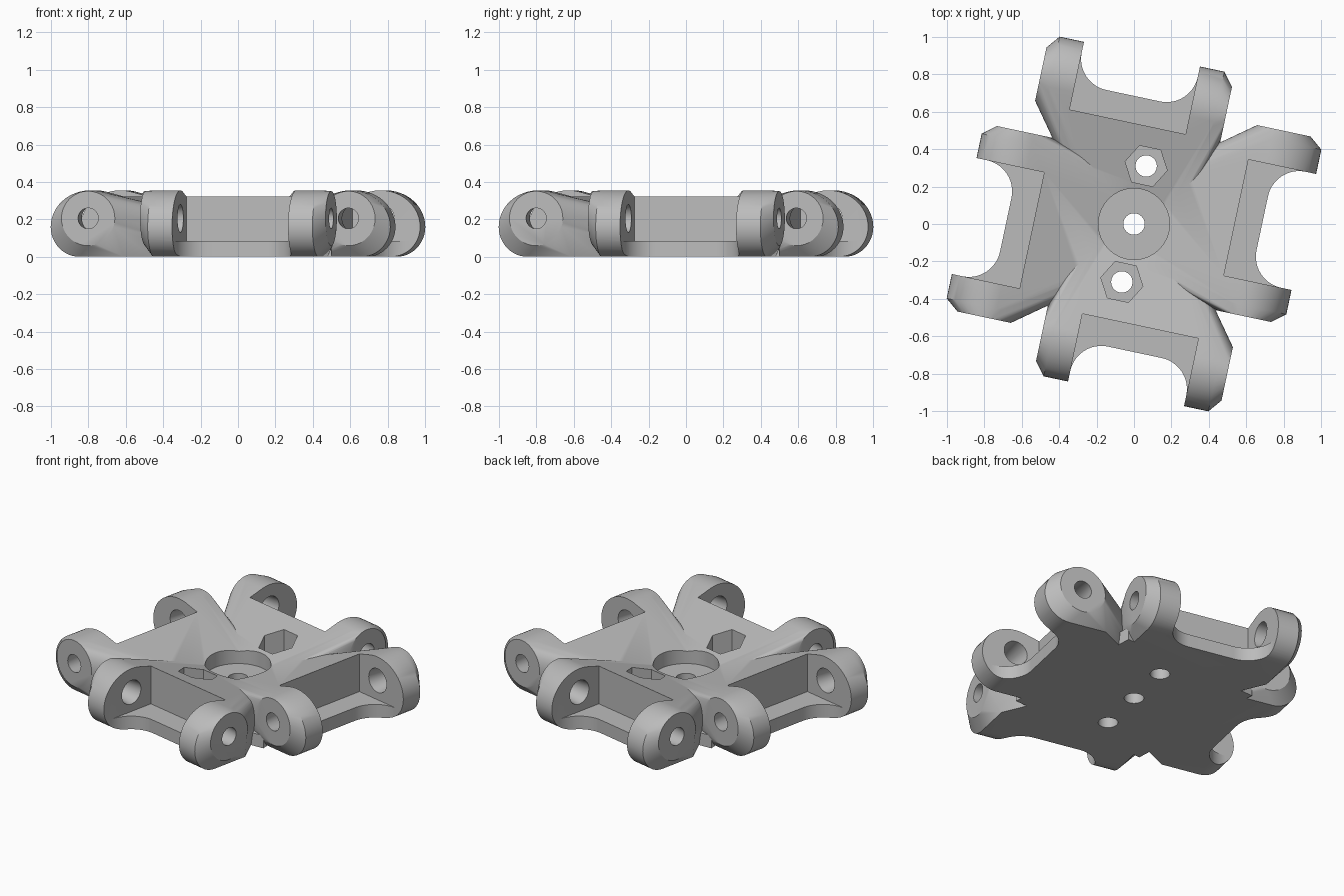
import bpy, bmesh
from math import cos, sin, pi, radians
from mathutils import Matrix

cube = bpy.data.objects.get("Cube")
if cube:
    bpy.data.objects.remove(cube)

TWIST = radians(-12)
MID = -0.147            # centre of each clevis along its pin
SLOT, SHOULDER, EAR = 0.317, 0.45, 0.507   # half widths
PIN_Y, PIN_Z = 0.68, 0.205


def ring(x, y, r, z, n=48, turn=0.0):
    return [(x + r * cos(turn + 2 * pi * i / n), y + r * sin(turn + 2 * pi * i / n), z)
            for i in range(n)]


def pin_ring(x, r, n=40):
    return [(x, PIN_Y + a, PIN_Z + b) for a, b, _ in ring(0, 0, r, 0, n)]


def hull(name, points):
    """Convex solid around a cloud of points."""
    bm = bmesh.new()
    for p in points:
        bm.verts.new(p)
    res = bmesh.ops.convex_hull(bm, input=bm.verts[:])
    loose = [v for v in bm.verts if not v.link_faces]
    bmesh.ops.delete(bm, geom=loose, context='VERTS')
    bmesh.ops.dissolve_limit(bm, angle_limit=0.002, verts=bm.verts[:], edges=bm.edges[:])
    bmesh.ops.recalc_face_normals(bm, faces=bm.faces[:])
    mesh = bpy.data.meshes.new(name)
    bm.to_mesh(mesh)
    bm.free()
    obj = bpy.data.objects.new(name, mesh)
    bpy.context.collection.objects.link(obj)
    return obj


def prism(name, x, y, r, z0, z1, n=48, turn=0.0):
    return hull(name, ring(x, y, r, z0, n, turn) + ring(x, y, r, z1, n, turn))


def box(name, x0, x1, y0, y1, z0, z1):
    return hull(name, [(x, y, z) for x in (x0, x1) for y in (y0, y1) for z in (z0, z1)])


def combine(target, tool, op='DIFFERENCE'):
    mod = target.modifiers.new("cut", 'BOOLEAN')
    mod.operation, mod.solver, mod.object = op, 'EXACT', tool
    bpy.context.view_layer.objects.active = target
    bpy.ops.object.modifier_apply(modifier=mod.name)
    bpy.data.objects.remove(tool)


def ear_profile(x):
    """Rounded nose of an ear in the plane across the pin."""
    top = [(x, PIN_Y + 0.217 * cos(pi * i / 24), 0.16 + 0.195 * sin(pi * i / 24))
           for i in range(25)]
    low = [(x, 0.74 + 0.157 * cos(pi * i / 24), 0.16 - 0.16 * sin(pi * i / 24))
           for i in range(1, 13)]
    return top + low + [(x, 0.5, 0)]


# Arm: solid stretched from the hub disc to two ears
cloud = ring(0, 0, 0.2, 0) + ring(0, 0, 0.2, 0.128)
for s in (-1, 1):
    cloud += ear_profile(MID + s * SHOULDER) + pin_ring(MID + s * EAR, 0.146)
arm = hull("arm", cloud)

# Slot between the ears, above a lip with rounded inner corners
combine(arm, box("slot", MID - SLOT, MID + SLOT, 0.527, 1.3, 0.083, 1))
r = 0.17
opening = []
for z in (-0.5, 0.5):
    for s in (-1, 1):
        opening += ring(MID + s * (SLOT - r), 0.67 + r, r, z, 64)
        opening.append((MID + s * SLOT, 1.3, z))
combine(arm, hull("opening", opening))

# Tapered pin holes
for s in (-1, 1):
    combine(arm, hull("pin_hole", pin_ring(MID + s * (SLOT - 0.02), 0.077)
                      + pin_ring(MID + s * (EAR + 0.02), 0.053)))

# Base plate and the four turned arms
base = [(0.46, 0.5), (-0.5, 0.46), (-0.46, -0.5), (0.5, -0.46)]
bracket = hull("hinge_bracket", [(x, y, z) for x, y in base for z in (0, 0.08)])
for k in range(4):
    part = bpy.data.objects.new("arm_copy", arm.data.copy())
    bpy.context.collection.objects.link(part)
    part.data.transform(Matrix.Rotation(TWIST + k * pi / 2, 4, 'Z'))
    combine(bracket, part, 'UNION')
bpy.data.objects.remove(arm)

# Centre recess, hexagonal nut pockets and bolt holes
combine(bracket, prism("recess", 0, 0, 0.19, 0.14, 1, 64))
combine(bracket, prism("bolt_hole", 0, 0, 0.057, -0.5, 1))
for s in (-1, 1):
    x, y = s * 0.065, s * 0.31
    combine(bracket, prism("nut_pocket", x, y, 0.115, 0.14, 1, 6, TWIST))
    combine(bracket, prism("bolt_hole", x, y, 0.057, -0.5, 1))

# Finish
mat = bpy.data.materials.new("plain_grey")
mat.use_nodes = True
grey = (0.5, 0.5, 0.5, 1)
mat.diffuse_color = grey
mat.node_tree.nodes["Principled BSDF"].inputs["Base Color"].default_value = grey
bracket.data.materials.clear()
bracket.data.materials.append(mat)
for f in bracket.data.polygons:
    f.material_index = 0
bpy.ops.object.select_all(action='DESELECT')
bracket.select_set(True)
bpy.context.view_layer.objects.active = bracket
bpy.ops.object.shade_smooth_by_angle(angle=radians(30))
